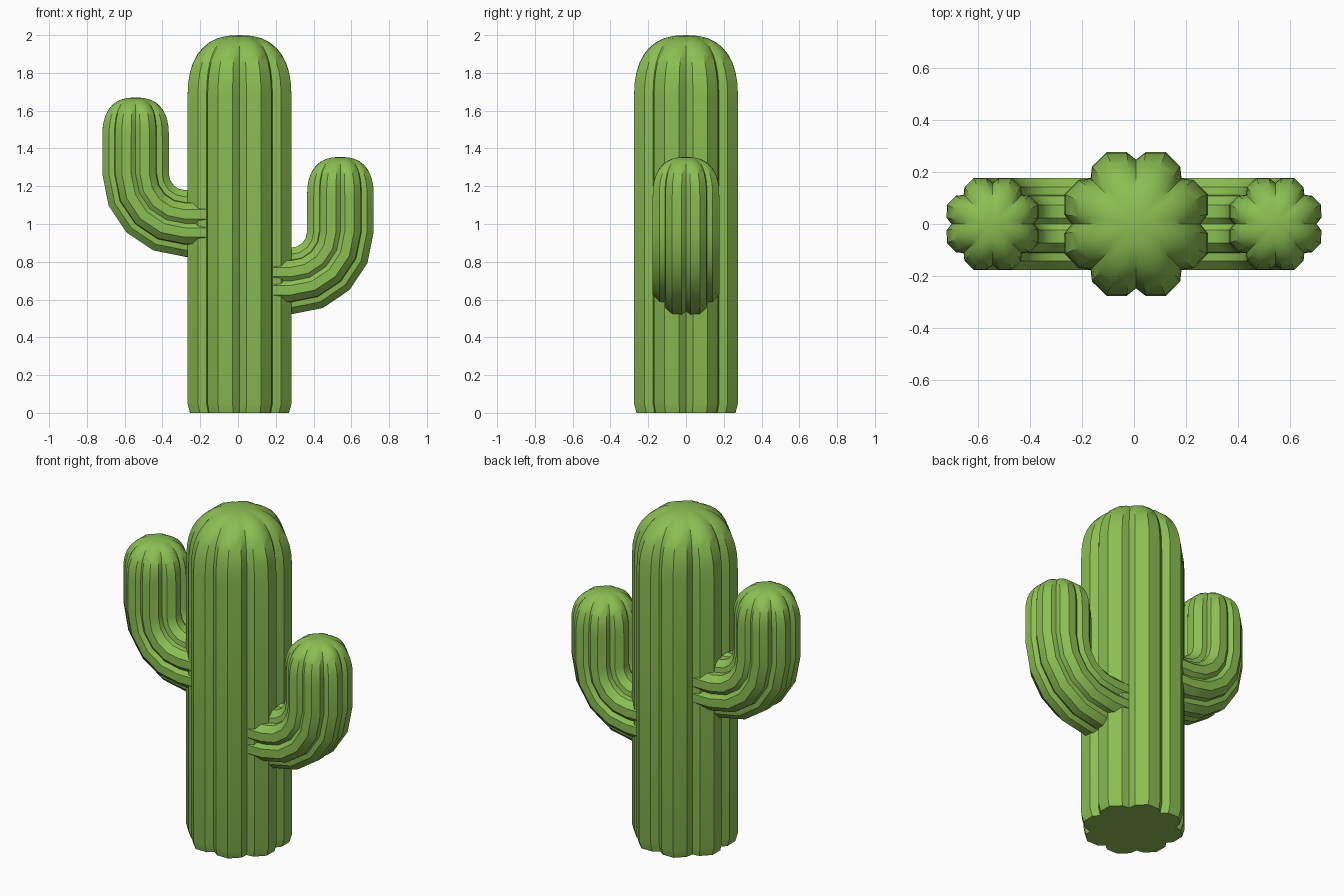
import bpy, bmesh
from math import sin, cos, pi, radians
from mathutils import Vector

cube = bpy.data.objects.get("Cube")
if cube:
    bpy.data.objects.remove(cube, do_unlink=True)

green = bpy.data.materials.new("cactus green")
green.use_nodes = True
colour = (0.26, 0.52, 0.085, 1)
green.diffuse_color = colour
green.node_tree.nodes["Principled BSDF"].inputs["Base Color"].default_value = colour

LOBES = 8
# Radius of one lobe: groove, shoulder, peak, shoulder
LOBE = [(0, 0.247), (7.5, 0.278), (22.5, 0.298), (37.5, 0.278)]
ROUND = 0.275
DEPTH = Vector((0, 1, 0))


def ring(bm, centre, across, scale, fade=0):
    """Ribbed cross-section; fade blends the ribs into a circle."""
    verts = []
    for lobe in range(LOBES):
        for offset, radius in LOBE:
            a = radians(lobe * 360 / LOBES + offset)
            r = scale * (radius + (ROUND - radius) * fade)
            verts.append(bm.verts.new(centre + r * (across * cos(a) + DEPTH * sin(a))))
    return verts


def dome(bm, x, top, height, scale, steps=9):
    """Rings of a blunt rounded tip, ending below its centre point."""
    rings = []
    for i in range(steps):
        t = i / steps * pi / 2
        s = cos(t) ** 0.8
        centre = Vector((x, 0, top - height + height * sin(t) ** 0.8))
        rings.append(ring(bm, centre, Vector((1, 0, 0)), scale * s, (1 - s) * 0.8))
    return rings


def finish(bm, name, rings, tip):
    """Skin the rings, close both ends and make the object."""
    for low, high in zip(rings, rings[1:]):
        for i in range(len(low)):
            j = (i + 1) % len(low)
            bm.faces.new((low[i], low[j], high[j], high[i]))
    bm.faces.new(rings[0])
    point = bm.verts.new(tip)
    last = rings[-1]
    for i in range(len(last)):
        bm.faces.new((last[i], last[(i + 1) % len(last)], point))
    bmesh.ops.recalc_face_normals(bm, faces=bm.faces)
    mesh = bpy.data.meshes.new(name)
    bm.to_mesh(mesh)
    bm.free()
    mesh.materials.append(green)
    obj = bpy.data.objects.new(name, mesh)
    bpy.context.collection.objects.link(obj)
    bpy.ops.object.select_all(action="DESELECT")
    obj.select_set(True)
    bpy.context.view_layer.objects.active = obj
    bpy.ops.object.shade_smooth_by_angle(angle=radians(32))


def build_trunk():
    bm = bmesh.new()
    x, right = 0.008, Vector((1, 0, 0))
    rings = [ring(bm, Vector((x, 0, 0)), right, 0.95),
             ring(bm, Vector((x, 0, 0.05)), right, 1)]
    rings += dome(bm, x, 2, 0.34, 1)
    finish(bm, "trunk", rings, (x, 0, 2))


def build_arm(name, side, elbow_z, top):
    """Arm that leaves the trunk level and bends upright."""
    bm = bmesh.new()
    scale, bend, pivot_x = 0.64, 0.262, 0.28
    rings = [ring(bm, Vector((side * 0.06, 0, elbow_z - bend)), Vector((0, 0, -1)), scale)]
    for i in range(5):
        a = i * pi / 8
        out = Vector((side * sin(a), 0, -cos(a)))
        centre = Vector((side * pivot_x, 0, elbow_z)) + bend * out
        rings.append(ring(bm, centre, out, scale))
    # Tip rings start on the same side as the bend so the ribs line up
    x = side * (pivot_x + bend)
    tip = dome(bm, x, top, 0.21, scale)
    if side < 0:
        half = len(tip[0]) // 2
        tip = [[r[(half - i) % len(r)] for i in range(len(r))] for r in tip]
    rings += tip
    finish(bm, name, rings, (x, 0, top))


build_trunk()
build_arm("left_arm", 1, 0.96, 1.355)
build_arm("right_arm", -1, 1.265, 1.67)
